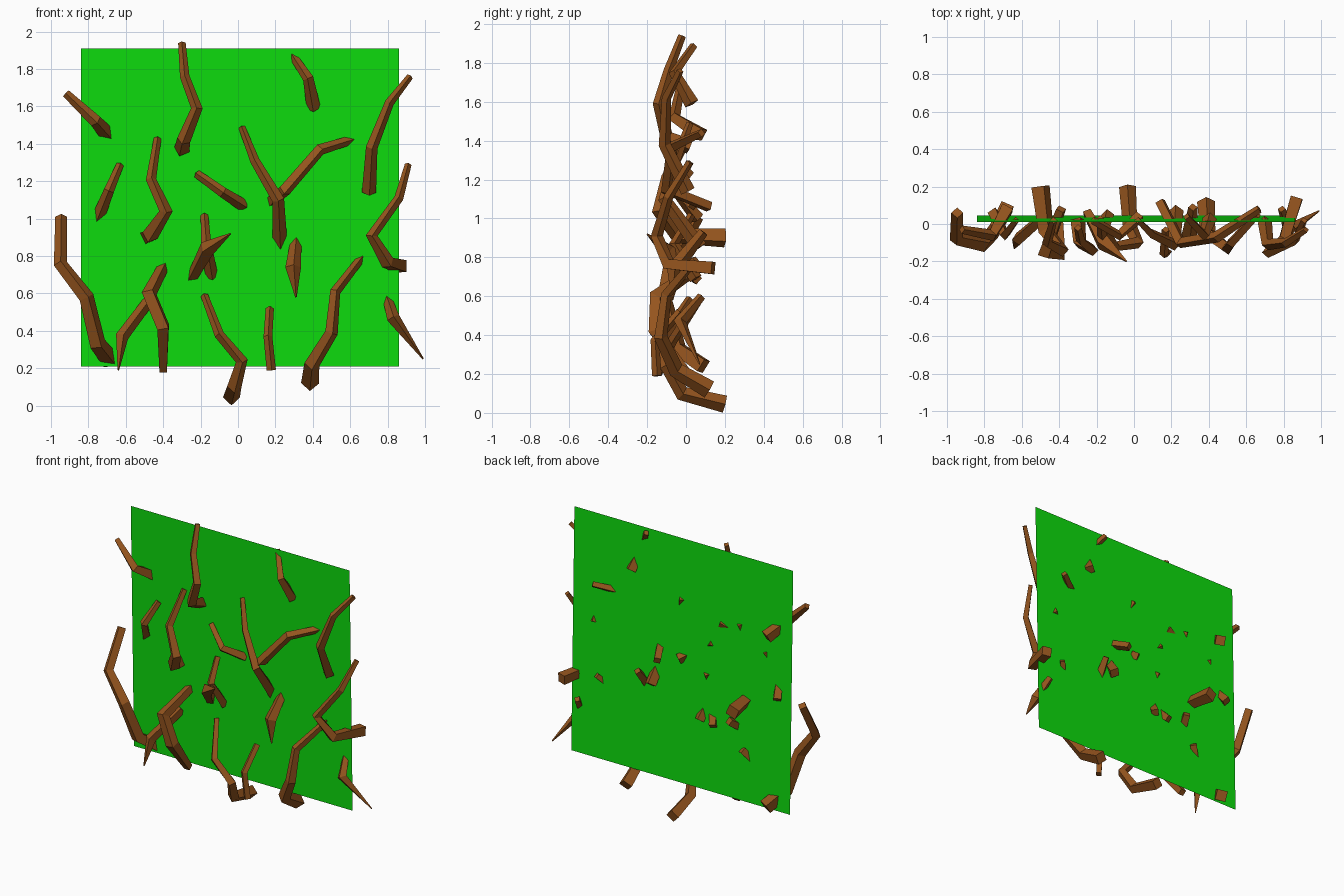
import bpy, bmesh
from mathutils import Vector


def material(name, rgb):
    m = bpy.data.materials.new(name)
    m.diffuse_color = (*rgb, 1)
    return m


BARK = material("bark", (0.30, 0.09, 0.013))
GREEN = material("leaf_green", (0.004, 0.72, 0.004))


def add_object(name, bm, mat):
    me = bpy.data.meshes.new(name)
    bm.to_mesh(me)
    bm.free()
    me.materials.append(mat)
    ob = bpy.data.objects.new(name, me)
    bpy.context.collection.objects.link(ob)
    return ob


def root(name, radii, *points):
    """Four-sided tapering tube through points, ridge turned to the front."""
    p = [Vector(q) for q in points]
    n = len(p)
    bm = bmesh.new()
    rings = []
    ridge = Vector((0, -1, 0))
    for i in range(n):
        a = (p[i] - p[i - 1]).normalized() if i else Vector()
        b = (p[i + 1] - p[i]).normalized() if i < n - 1 else Vector()
        t = (a + b).normalized()
        ridge = (ridge - t * ridge.dot(t)).normalized()
        side = t.cross(ridge)
        f = i / (n - 1) * (len(radii) - 1)
        k = min(int(f), len(radii) - 2)
        r = radii[k] + (radii[k + 1] - radii[k]) * (f - k)
        rings.append([bm.verts.new(p[i] + d * r)
                      for d in (ridge, side, -ridge, -side)])
    for u, v in zip(rings, rings[1:]):
        for j in range(4):
            bm.faces.new((u[j], u[(j + 1) % 4], v[(j + 1) % 4], v[j]))
    bm.faces.new(rings[0])
    bm.faces.new(rings[-1])
    bmesh.ops.recalc_face_normals(bm, faces=bm.faces)
    return add_object(name, bm, BARK)


# Thin, slightly tilted green panel
bm = bmesh.new()
bm.faces.new([bm.verts.new(c) for c in (
    (-.84, .045, .21), (.86, .045, .21), (.86, .01, 1.91), (-.84, .01, 1.91))])
add_object("panel", bm, GREEN)

# Roots along the top
root("root_top_left", (.022, .045), (-.92, -.03, 1.67), (-.76, -.06, 1.52), (-.68, .08, 1.43))
root("root_top_middle", (.02, .042), (-.30, -.02, 1.94), (-.285, -.09, 1.76),
     (-.22, -.14, 1.59), (-.29, -.10, 1.42), (-.30, .02, 1.37))
root("root_top_right", (.02, .038), (.28, .04, 1.89), (.375, -.06, 1.75), (.405, .03, 1.59))
root("root_right_upper", (.018, .038), (.92, -.03, 1.76), (.81, -.10, 1.62),
     (.715, -.11, 1.38), (.70, .01, 1.14))

# Roots across the middle
root("root_left_small", (.02, .035), (-.63, .02, 1.29), (-.69, -.06, 1.15), (-.75, .06, 1.0))
root("root_left_middle", (.02, .052), (-.43, .02, 1.43), (-.465, -.10, 1.21),
     (-.385, -.14, 1.04), (-.47, -.04, .91), (-.50, .20, .90))
root("root_centre_small", (.022, .034), (-.22, .02, 1.24), (-.08, -.06, 1.14), (.03, .04, 1.07))
root("root_centre_long", (.018, .04), (.02, .02, 1.49), (.09, -.05, 1.31),
     (.215, -.11, 1.10), (.225, .07, .85))
root("root_centre_branch", (.022, .035, .03), (.67, .08, 1.44), (.44, -.07, 1.37),
     (.25, -.10, 1.15), (.14, .12, 1.06))
root("root_right_hook", (.018, .045), (.91, .02, 1.29), (.86, -.09, 1.11),
     (.715, -.15, .91), (.80, -.09, .765), (.87, .14, .745))
root("root_centre_lower", (.02, .034), (-.18, .03, 1.02), (-.17, -.06, .87), (-.14, .05, .69))
root("root_centre_spike", (.004, .045, .03), (-.04, -.20, .92), (-.165, -.10, .84), (-.25, .06, .68))
root("root_right_spike", (.025, .042, .004), (.315, .09, .93), (.295, -.06, .74), (.31, -.07, .58))

# Roots along the bottom
root("root_left_outer", (.032, .05), (-.945, .06, 1.01), (-.95, -.08, .76),
     (-.81, -.11, .58), (-.75, -.04, .33), (-.68, .09, .24))
root("root_left_bend", (.03, .05, .028), (-.39, .08, .76), (-.475, -.15, .60),
     (-.40, -.16, .42), (-.40, .02, .19))
root("root_left_thorn", (.03, .035, .004), (-.47, .05, .57), (-.62, -.08, .37), (-.64, -.13, .19))
root("root_bottom_middle", (.02, .045), (-.18, .02, .59), (-.10, -.12, .38),
     (.02, -.10, .24), (-.02, -.02, .10), (-.035, .20, .045))
root("root_bottom_small", (.022, .025), (.17, -.03, .52), (.16, -.16, .37), (.178, -.15, .19))
root("root_bottom_right", (.022, .048), (.66, .05, .79), (.52, -.10, .61),
     (.50, -.13, .39), (.395, -.05, .22), (.385, .12, .12))
root("root_right_thorn", (.022, .035, .004), (.79, .08, .60), (.83, -.03, .47), (.99, .07, .25))
